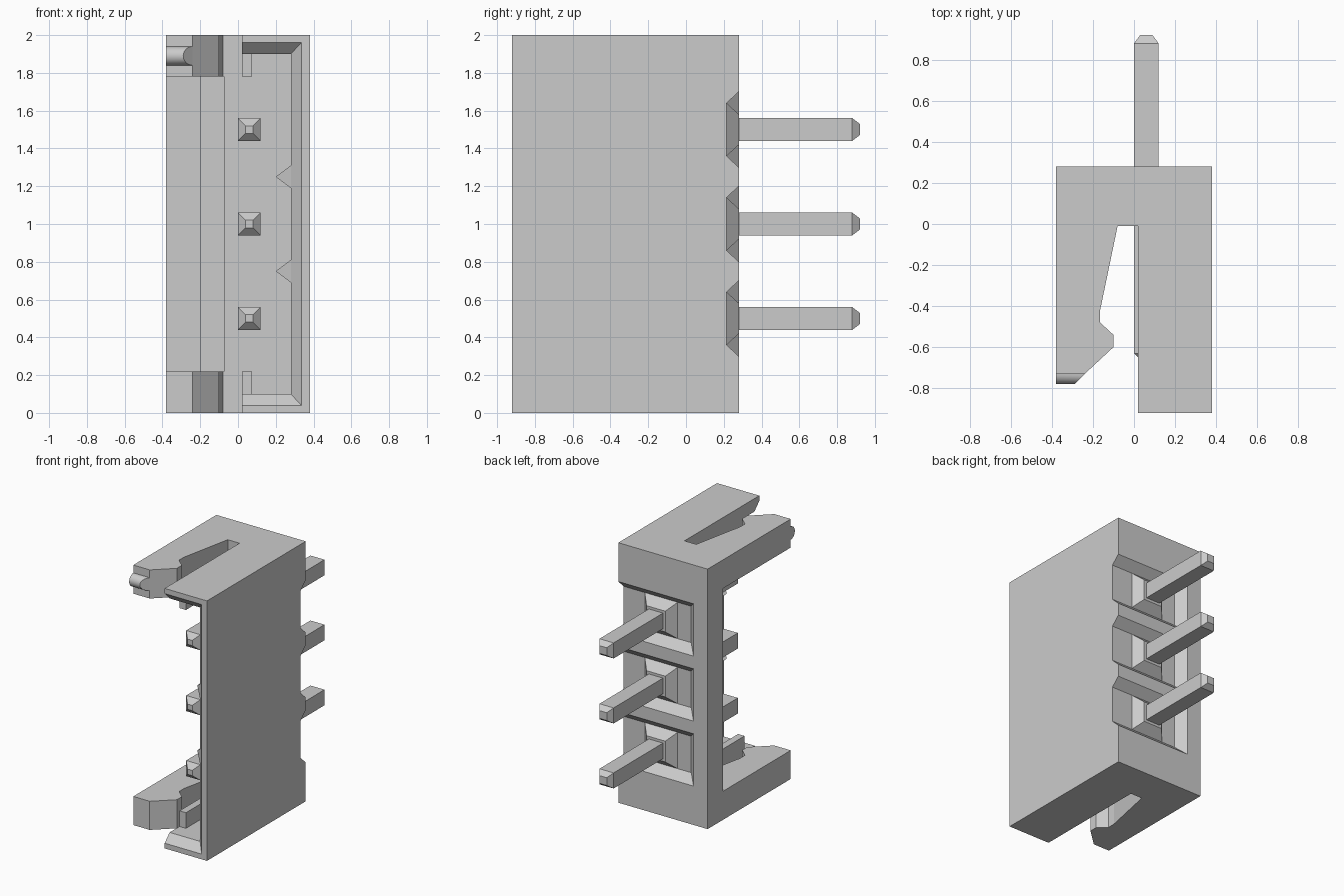
import bpy, bmesh, math

old = bpy.data.objects.get("Cube")
if old:
    bpy.data.objects.remove(old, do_unlink=True)

grey = bpy.data.materials.new("light grey plastic")
grey.use_nodes = True
grey.diffuse_color = (0.6, 0.6, 0.6, 1)
grey.node_tree.nodes["Principled BSDF"].inputs["Base Color"].default_value = (0.6, 0.6, 0.6, 1)


def skin(name, loops):
    """Closed solid through a list of matching point loops."""
    bm = bmesh.new()
    rings = [[bm.verts.new(p) for p in loop] for loop in loops]
    n = len(rings[0])
    for a, b in zip(rings, rings[1:]):
        for i in range(n):
            j = (i + 1) % n
            bm.faces.new((a[i], a[j], b[j], b[i]))
    bm.faces.new(rings[0])
    bm.faces.new(rings[-1])
    bmesh.ops.recalc_face_normals(bm, faces=bm.faces)
    mesh = bpy.data.meshes.new(name)
    bm.to_mesh(mesh)
    bm.free()
    mesh.materials.append(grey)
    obj = bpy.data.objects.new(name, mesh)
    bpy.context.collection.objects.link(obj)
    return obj


def loft(name, *sections):
    """Rectangles (y, x0, x1, z0, z1) joined along y."""
    return skin(name, [[(x0, y, z0), (x1, y, z0), (x1, y, z1), (x0, y, z1)]
                       for y, x0, x1, z0, z1 in sections])


def cut(target, cutter):
    cutter.hide_render = True
    mod = target.modifiers.new("cut", "BOOLEAN")
    mod.operation = "DIFFERENCE"
    mod.solver = "EXACT"
    mod.object = cutter
    bpy.context.view_layer.objects.active = target
    bpy.ops.object.modifier_apply(modifier=mod.name)
    bpy.data.objects.remove(cutter, do_unlink=True)


# Housing: plan outline with latch arm and slot, extruded upwards
outline = [(-0.38, 0.28), (-0.38, -0.73), (-0.24, -0.73), (-0.10, -0.60),
           (-0.10, -0.54), (-0.165, -0.48), (-0.165, -0.42), (-0.08, -0.01),
           (0.02, -0.01), (0.02, -0.92), (0.38, -0.92), (0.38, 0.28)]
housing = skin("housing", [[(x, y, z) for x, y in outline] for z in (0, 2)])

# Mating cavity with flared mouth
cut(housing, loft("cavity", (-0.01, 0, 0.28, 0.1, 1.9), (-0.86, 0, 0.28, 0.1, 1.9),
                  (-0.98, 0, 0.39, -0.02, 2.02)))
# Open side between the two latch arms, with a stepped floor
cut(housing, loft("side_opening", (-2, -1, -0.075, 0.22, 1.78), (0.04, -1, -0.075, 0.22, 1.78)))
cut(housing, loft("side_ledge", (-2, -1, -0.2, 0.22, 1.78), (0.09, -1, -0.2, 0.22, 1.78)))

for i, z in enumerate((0.5, 1.0, 1.5), 1):
    # Tapered pocket in the back
    cut(housing, loft("pocket", (0.215, -0.195, 1, z - 0.14, z + 0.14),
                      (0.30, -0.28, 1, z - 0.22, z + 0.22)))
    # Raised collar around the pin
    loft(f"pin_collar_{i}", (0.15, -0.08, 0.2, z - 0.14, z + 0.14),
         (0.215, -0.08, 0.2, z - 0.14, z + 0.14), (0.28, -0.02, 0.14, z - 0.08, z + 0.08))
    # Square pin with chamfered tips
    loft(f"pin_{i}", *[(y, 0.06 - r, 0.06 + r, z - r, z + r)
                       for y, r in ((-0.67, 0.02), (-0.63, 0.06), (0.88, 0.06), (0.92, 0.03))])

# Triangular keying ribs inside the long wall
for i, z in enumerate((0.75, 1.25), 1):
    skin(f"key_rib_{i}", [[(0.2, y0, z), (0.28, y1, z - 0.06), (0.30, y2, z - 0.06),
                           (0.30, y2, z + 0.06), (0.28, y1, z + 0.06)]
                          for y0, y1, y2 in ((0, 0, 0), (-0.78, -0.86, -0.86))])

# Small guide ribs on the end walls
for name, z0, z1 in (("lower", 0.09, 0.22), ("upper", 1.78, 1.91)):
    loft(f"{name}_guide_rib", (0, 0.02, 0.075, z0, z1), (-0.74, 0.02, 0.075, z0, z1))

# Half-round marker on the upper latch arm, mitred along the latch slope
arc = [(-0.73 - 0.05 * math.sin(t), 1.89 + 0.05 * math.cos(t))
       for t in [math.pi * k / 16 for k in range(17)]]
nub = skin("latch_marker", [[(-0.38, y, z) for y, z in arc],
                            [(-0.24 - (-0.73 - y), y, z) for y, z in arc]])
bpy.ops.object.select_all(action="DESELECT")
nub.select_set(True)
bpy.context.view_layer.objects.active = nub
bpy.ops.object.shade_smooth_by_angle(angle=math.radians(30))
